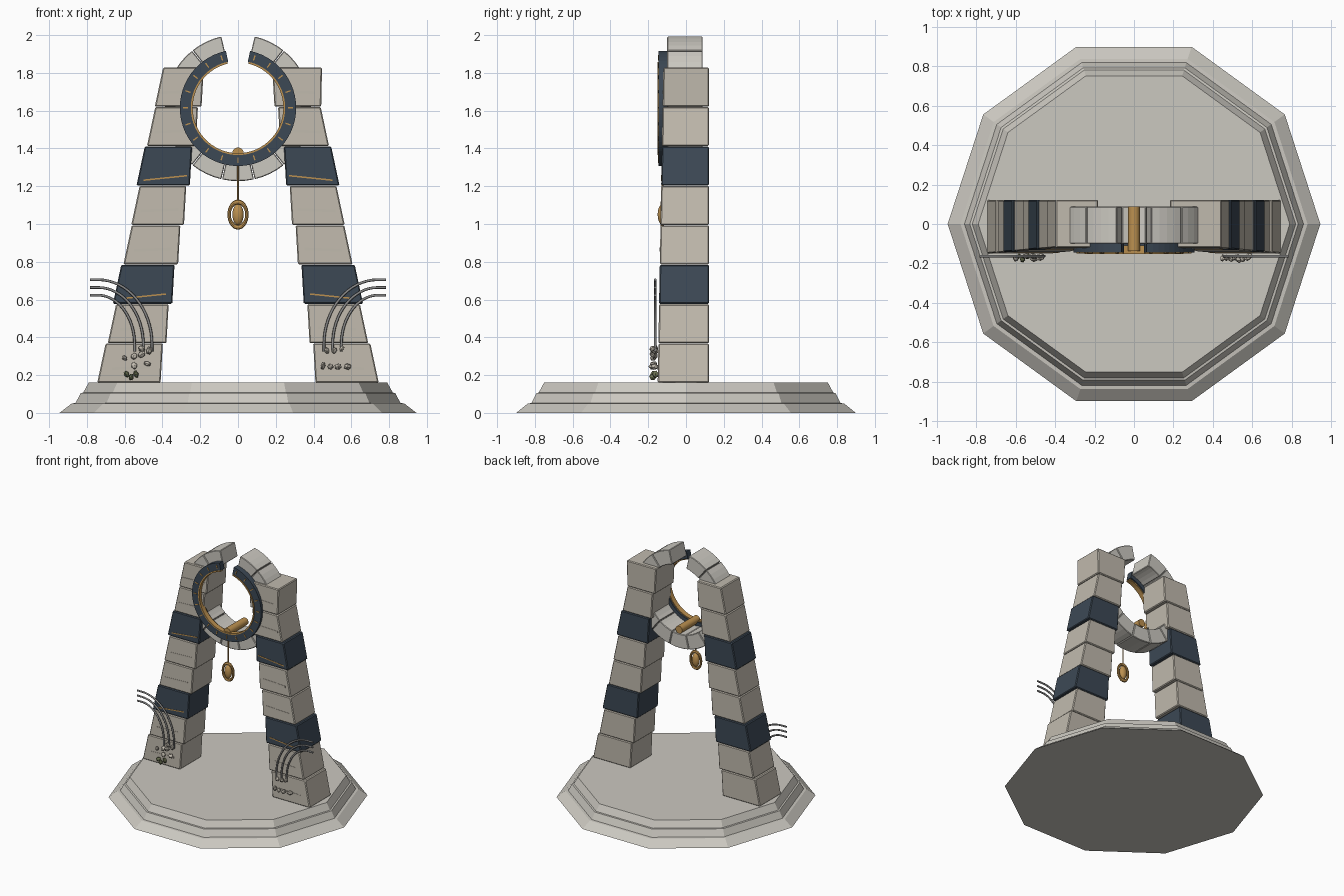
import bpy, bmesh, math, random
from mathutils import Vector

if "Cube" in bpy.data.objects:
    bpy.data.objects.remove(bpy.data.objects["Cube"])
random.seed(4)


def mat(name, c):
    m = bpy.data.materials.new(name)
    m.diffuse_color = (*c, 1)
    m.use_nodes = True
    m.node_tree.nodes["Principled BSDF"].inputs["Base Color"].default_value = m.diffuse_color
    return m


STONE = mat("stone", (0.53, 0.49, 0.42))
PALE = mat("pale_stone", (0.6, 0.58, 0.53))
DARK = mat("dark_slate", (0.045, 0.065, 0.09))
GOLD = mat("gold", (0.5, 0.28, 0.08))
GREY = mat("grey_metal", (0.25, 0.25, 0.25))
MOSS = mat("moss", (0.16, 0.18, 0.09))


def make(name, verts, faces, m, bevel=0):
    me = bpy.data.meshes.new(name)
    me.from_pydata(verts, [], faces)
    bm = bmesh.new()
    bm.from_mesh(me)
    bmesh.ops.recalc_face_normals(bm, faces=bm.faces)
    bm.to_mesh(me)
    bm.free()
    me.materials.append(m)
    ob = bpy.data.objects.new(name, me)
    bpy.context.collection.objects.link(ob)
    if bevel:
        b = ob.modifiers.new("bevel", 'BEVEL')
        b.width, b.segments = bevel, 1
    return ob


def loft(name, rings, m, bevel=0, closed=False):
    """Skin equal-length vertex rings, capped or joined end to end."""
    k, n = len(rings[0]), len(rings)
    faces = []
    for i in range(n if closed else n - 1):
        a, b = i * k, (i + 1) % n * k
        faces += [(a + j, a + (j + 1) % k, b + (j + 1) % k, b + j) for j in range(k)]
    if not closed:
        faces += [tuple(range(k)), tuple(range((n - 1) * k, n * k))]
    return make(name, [v for r in rings for v in r], faces, m, bevel)


CZ = 1.615  # height of the ring centre


def arc(name, r0, r1, y0, y1, a0, a1, n, m, bevel=0):
    """Curved bar around the ring centre; angles in degrees from the top."""
    rings = []
    for i in range(n + 1):
        a = math.radians(a0 + (a1 - a0) * i / n)
        s, c = math.sin(a), math.cos(a)
        rings.append([(r * s, y, CZ + r * c) for r, y in ((r0, y0), (r1, y0), (r1, y1), (r0, y1))])
    return loft(name, rings, m, bevel)


def tube(name, pts, r, m):
    cu = bpy.data.curves.new(name, 'CURVE')
    cu.dimensions, cu.bevel_depth, cu.bevel_resolution, cu.use_fill_caps = '3D', r, 2, True
    sp = cu.splines.new('POLY')
    sp.points.add(len(pts) - 1)
    for p, q in zip(sp.points, pts):
        p.co = (*q, 1)
    cu.materials.append(m)
    ob = bpy.data.objects.new(name, cu)
    bpy.context.collection.objects.link(ob)


def finish(name, m, smooth=True):
    ob = bpy.context.object
    ob.name = name
    ob.data.materials.append(m)
    if smooth:
        bpy.ops.object.shade_smooth_by_angle()
    return ob


# Ten-sided stepped base
prof = [(.945, 0), (.88, .05), (.86, .052), (.833, .105), (.82, .107), (.79, .16)]
loft("stepped_base", [[(r * math.cos(k * math.pi / 5), r * math.sin(k * math.pi / 5), z)
                       for k in range(10)] for r, z in prof], PALE)

# Leaning legs of stacked blocks
H = 1.67 / 8


def front(z):
    return -.15 + .03 * (z - .16) / 1.67


for side, s in (("left", -1), ("right", 1)):
    for i in range(8):
        dark = i in (2, 5)
        z0, z1 = .16 + H * i, .16 + H * (i + 1)
        e = .0 if dark or i == 0 else -.014
        o0, i0 = .745 - .0415 * i + e, .41 - .031 * i
        o1, i1 = o0 - .044, i0 - .012
        if s > 0 and i == 7:
            o1 = .445
        rings = [[(s * b, .122, z), (s * a, .122, z), (s * a, front(z), z), (s * b, front(z), z)]
                 for z, a, b in ((z0, o0, i0), (z1 - .002, o1, i1))]
        loft(f"{side}_leg_block_{i + 1}", rings, DARK if dark else STONE, .006)
        # Inlaid strip on the front of each block
        zc = z0 + (.04 if dark else .078)
        w = .115 if dark else .1
        c = (o0 + i0) / 2 - .01
        tilt = .012 if dark else .004
        h = .004 if dark else .007
        rings = [[(s * (c + d * w), y, zc - d * tilt + q)
                  for y, q in ((front(zc) - .002, -h), (front(zc) - .002, h),
                               (front(zc) + .01, h), (front(zc) + .01, -h))] for d in (-1, 1)]
        loft(f"{side}_inlay_{i + 1}", rings, GOLD if dark else STONE)

    # Three bent rods in front of the leg foot
    for k in range(3):
        rx, rz = .285 - .046 * k, .345 - .041 * k
        pts = [(s * .783, -.163, .36 + rz)]
        pts += [(s * (.74 - rx * math.sin(t)), -.163, .36 + rz * math.cos(t))
                for t in [j * math.pi / 32 for j in range(17)]]
        pts.append((s * (.74 - rx), -.163, .325))
        tube(f"{side}_bent_rod_{k + 1}", pts, .007, GREY)

    # Small stones and moss at the foot
    spots = [(.6, .29), (.55, .3), (.51, .31), (.47, .33), (.55, .25), (.48, .26), (.51, .34)] if s < 0 else \
            [(.45, .25), (.49, .245), (.53, .245), (.58, .245), (.47, .33), (.51, .33), (.55, .34)]
    jobs = [(p, STONE) for p in spots]
    if s < 0:
        jobs += [((.59, .205), MOSS), ((.565, .19), MOSS), ((.54, .205), MOSS)]
    for (x, z), m in jobs:
        bpy.ops.mesh.primitive_ico_sphere_add(
            subdivisions=1, radius=.022, location=(s * x, -.168 + random.uniform(-.01, .006), z),
            rotation=[random.uniform(0, 3) for _ in range(3)])
        bpy.context.object.scale = (random.uniform(.7, 1.2), .8, random.uniform(.5, .9))
        finish(f"{side}_pebble", m, False)

# Broken stone ring: fourteen segments with the top one missing
step = 360 / 14
for k in range(1, 14):
    arc(f"ring_stone_{k}", .275, .388, -.1, .088, (k - .5) * step + .3, (k + .5) * step - .3,
        4, PALE, .004)

# Dark dial ring, gold trim and ticks
arc("dial_ring", .248, .308, -.145, -.098, 12, 348, 56, DARK)
arc("dial_inner_trim", .24, .25, -.151, -.11, 13, 347, 56, GOLD)
for k in range(1, 20):
    a = k * 18
    arc(f"dial_tick_{k}", .264, .292, -.149, -.14, a - .7, a + .7, 1, GOLD)

# Axle pin across the bottom of the ring
bpy.ops.mesh.primitive_cylinder_add(vertices=20, radius=.03, depth=.228, location=(0, -.024, 1.375),
                                    rotation=(math.pi / 2, 0, 0))
finish("axle_pin", GOLD)

# Hanging pendulum
PY = -.125
tube("pendulum_wire", [(0, PY, 1.37), (0, PY, 1.12)], .005, GOLD)
bpy.ops.mesh.primitive_torus_add(major_segments=32, minor_segments=8, major_radius=.047, minor_radius=.009,
                                 location=(0, PY, 1.05), rotation=(math.pi / 2, 0, 0))
bpy.context.object.scale = (1, 1.42, 1)
finish("pendulum_hoop", GOLD)
bpy.ops.mesh.primitive_uv_sphere_add(segments=20, ring_count=12, radius=1, location=(0, PY, 1.05))
bpy.context.object.scale = (.03, .025, .055)
finish("pendulum_bob", GOLD)
